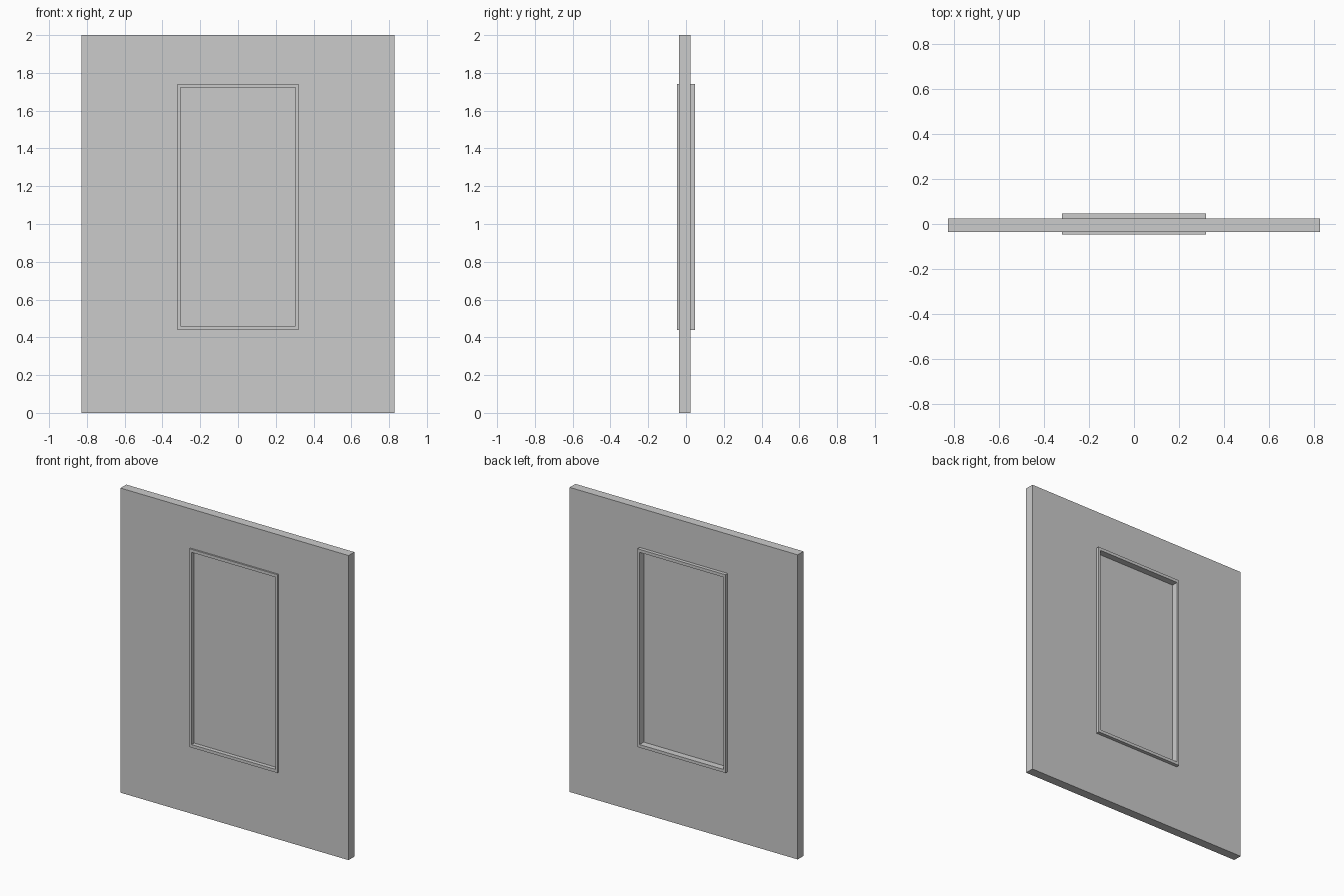
import bpy
import bmesh

old = bpy.data.objects.get("Cube")
if old:
    bpy.data.objects.remove(old, do_unlink=True)

# One plain grey finish for every part
grey = bpy.data.materials.new("plain grey")
grey.use_nodes = True
colour = (0.6, 0.6, 0.6, 1)
grey.diffuse_color = colour
grey.node_tree.nodes["Principled BSDF"].inputs["Base Color"].default_value = colour


def rectangle(bm, half_width, bottom, top, y):
    corners = [(-half_width, bottom), (half_width, bottom),
               (half_width, top), (-half_width, top)]
    return [bm.verts.new((x, y, z)) for x, z in corners]


def slab(name, outer, front, back, inner=None):
    """Upright slab; outer and inner are (half width, bottom, top)."""
    bm = bmesh.new()
    out_f, out_b = rectangle(bm, *outer, front), rectangle(bm, *outer, back)
    loops = [out_f, out_b]
    if inner:
        loops += [rectangle(bm, *inner, back), rectangle(bm, *inner, front)]
    else:
        bm.faces.new(out_f)
        bm.faces.new(out_b)
    pairs = list(zip(loops, loops[1:]))
    if inner:
        pairs.append((loops[-1], loops[0]))
    for a, b in pairs:
        for i in range(4):
            j = (i + 1) % 4
            bm.faces.new((a[i], a[j], b[j], b[i]))
    bmesh.ops.recalc_face_normals(bm, faces=bm.faces)
    mesh = bpy.data.meshes.new(name)
    bm.to_mesh(mesh)
    bm.free()
    mesh.materials.append(grey)
    obj = bpy.data.objects.new(name, mesh)
    bpy.context.collection.objects.link(obj)
    return obj


wall_size = (0.828, 0, 2)
frame_size = (0.32, 0.44, 1.742)
opening = (0.304, 0.46, 1.722)

# Wall with the window opening, raised frame around it, recessed pane
slab("wall", wall_size, -0.036, 0.024, frame_size)
slab("window_frame", frame_size, -0.047, 0.047, opening)
slab("window_pane", opening, -0.02, 0.004)
